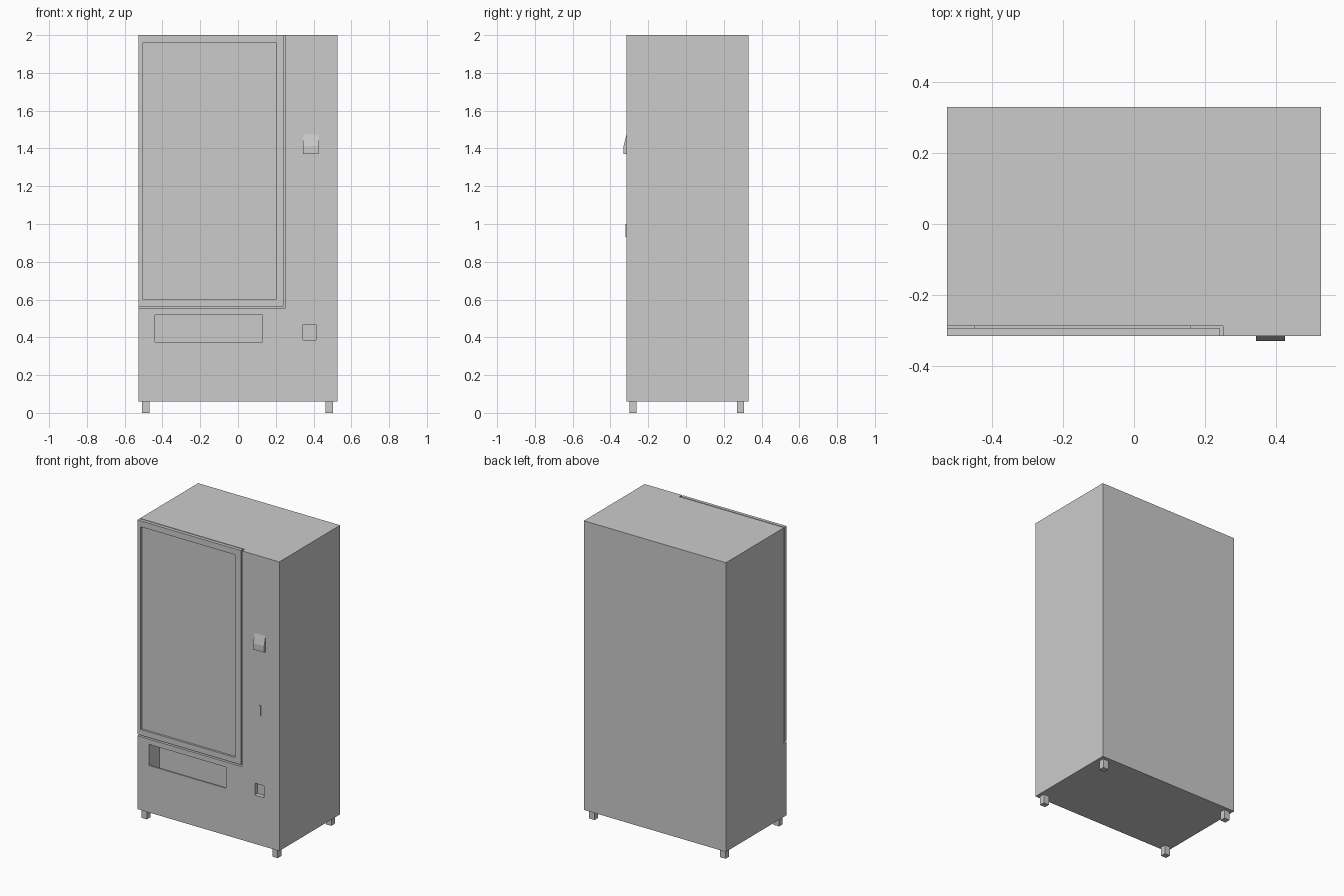
import bpy
import bmesh

cube = bpy.data.objects.get("Cube")
if cube:
    bpy.data.objects.remove(cube, do_unlink=True)

grey = bpy.data.materials.new("light_grey")
grey.use_nodes = True
colour = (0.6, 0.6, 0.6, 1)
grey.diffuse_color = colour
grey.node_tree.nodes["Principled BSDF"].inputs["Base Color"].default_value = colour


def prism(name, x, outline):
    """Extrude a (y, z) outline across the x range."""
    bm = bmesh.new()
    a, b = [[bm.verts.new((px, y, z)) for y, z in outline] for px in x]
    bm.faces.new(a)
    bm.faces.new(b)
    n = len(outline)
    for i in range(n):
        j = (i + 1) % n
        bm.faces.new((a[i], a[j], b[j], b[i]))
    bmesh.ops.recalc_face_normals(bm, faces=bm.faces)
    mesh = bpy.data.meshes.new(name)
    bm.to_mesh(mesh)
    bm.free()
    mesh.materials.append(grey)
    obj = bpy.data.objects.new(name, mesh)
    bpy.context.collection.objects.link(obj)
    return obj


def box(name, x, y, z):
    return prism(name, x, [(y[0], z[0]), (y[1], z[0]), (y[1], z[1]), (y[0], z[1])])


def cut(target, x, y, z):
    """Carve a box out of the target."""
    cutter = box("cutter", x, y, z)
    cutter.hide_render = True
    mod = target.modifiers.new("cut", "BOOLEAN")
    mod.operation = "DIFFERENCE"
    mod.solver = "EXACT"
    mod.object = cutter
    bpy.context.view_layer.objects.active = target
    bpy.ops.object.modifier_apply(modifier=mod.name)
    bpy.data.objects.remove(cutter, do_unlink=True)


SIDE, FRONT, BACK, BASE, TOP = 0.527, -0.315, 0.33, 0.06, 2.0
OUT = FRONT - 0.1

# Cabinet with the door rebate, delivery bin and coin return
cabinet = box("cabinet", (-SIDE, SIDE), (FRONT, BACK), (BASE, TOP))
cut(cabinet, (-SIDE - 0.1, 0.25), (OUT, -0.287), (0.552, TOP + 0.1))
cut(cabinet, (-0.44, 0.13), (OUT, -0.205), (0.375, 0.517))
cut(cabinet, (-0.44, 0.13), (-0.303, -0.205), (0.31, 0.45))
cut(cabinet, (0.345, 0.412), (OUT, -0.285), (0.387, 0.467))

# Display door with a recessed window, held off the cabinet by a hidden mount
door = box("door", (-SIDE, 0.241), (FRONT, -0.293), (0.562, TOP))
cut(door, (-0.503, 0.2), (OUT, FRONT + 0.014), (0.6, 1.96))
box("door_mount", (-0.45, 0.16), (-0.295, -0.285), (0.65, 1.9))

# Payment parts on the right-hand panel
prism("note_reader", (0.344, 0.425),
      [(FRONT + 0.005, 1.37), (-0.33, 1.37), (-0.33, 1.413),
       (FRONT, 1.475), (FRONT + 0.005, 1.475)])
box("coin_slot", (0.374, 0.391), (FRONT - 0.004, FRONT + 0.005), (0.93, 1.0))

# Four feet
for side, x in (("right", -0.488), ("left", 0.484)):
    for end, y in (("front", -0.28), ("back", 0.288)):
        box(f"{end}_{side}_foot", (x - 0.02, x + 0.02), (y - 0.019, y + 0.019), (0, BASE + 0.005))
